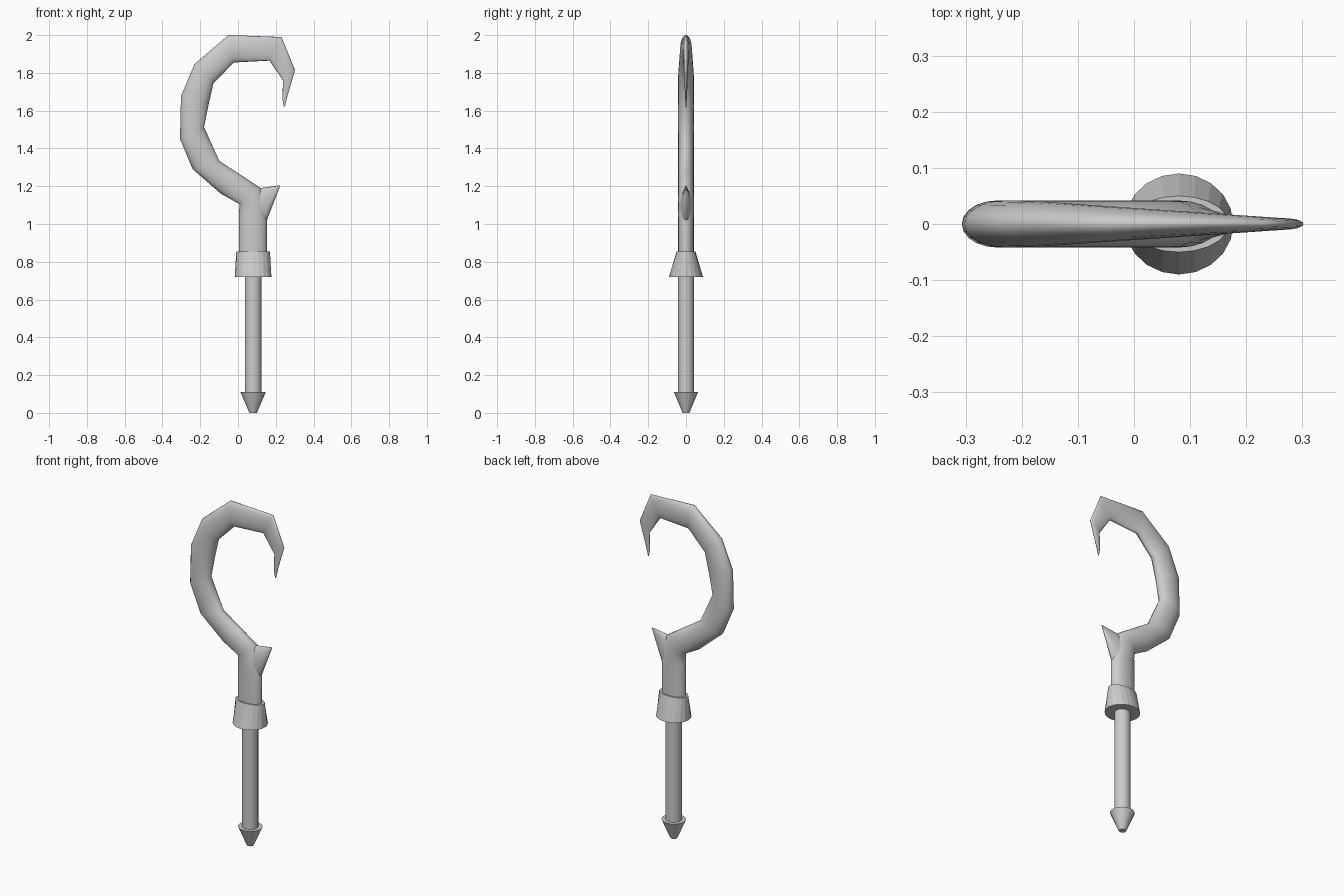
import bpy, bmesh, math
from mathutils import Vector

if "Cube" in bpy.data.objects:
    bpy.data.objects.remove(bpy.data.objects["Cube"])

CX = 0.08  # axis of the shaft


def loft(name, sections, n=20, angle=35):
    """Skin elliptical rings; each section is (x1, z1, x2, z2, half depth in y)."""
    bm = bmesh.new()
    rings = []
    for x1, z1, x2, z2, d in sections:
        a, b = Vector((x1, 0, z1)), Vector((x2, 0, z2))
        mid, half = (a + b) / 2, (b - a) / 2
        rings.append([bm.verts.new(mid + half * math.cos(t) + Vector((0, d * math.sin(t), 0)))
                      for t in (2 * math.pi * i / n for i in range(n))])
    for r, s in zip(rings, rings[1:]):
        for i in range(n):
            j = (i + 1) % n
            bm.faces.new((r[i], r[j], s[j], s[i]))
    bm.faces.new(rings[0])
    bm.faces.new(rings[-1])
    bmesh.ops.recalc_face_normals(bm, faces=bm.faces)
    mesh = bpy.data.meshes.new(name)
    bm.to_mesh(mesh)
    bm.free()
    ob = bpy.data.objects.new(name, mesh)
    bpy.context.collection.objects.link(ob)
    if angle:
        bpy.ops.object.select_all(action='DESELECT')
        bpy.context.view_layer.objects.active = ob
        ob.select_set(True)
        bpy.ops.object.shade_smooth_by_angle(angle=math.radians(angle))
    return ob


def level(z, rx, ry):
    return (CX - rx, z, CX + rx, z, ry)


# Straight handle parts
loft("shaft", [level(0.08, 0.044, 0.042), level(0.74, 0.044, 0.042)])
loft("end_spike", [level(0, 0.02, 0.018), level(0.11, 0.067, 0.064)], angle=0)
loft("collar", [level(0.72, 0.097, 0.09), level(0.855, 0.089, 0.05)], angle=0)

# Curved hook, outer edge to inner edge, thinning toward the point
loft("hook", [
    (0.005, 0.80, 0.153, 0.80, 0.042),
    (0.005, 1.05, 0.153, 1.02, 0.042),
    (0.008, 1.105, 0.12, 1.19, 0.042),
    (-0.09, 1.16, 0.01, 1.263, 0.042),
    (-0.24, 1.29, -0.098, 1.333, 0.042),
    (-0.307, 1.45, -0.18, 1.513, 0.042),
    (-0.302, 1.677, -0.155, 1.635, 0.042),
    (-0.23, 1.847, -0.13, 1.745, 0.041),
    (-0.05, 2.0, -0.022, 1.855, 0.031),
    (0.23, 1.99, 0.167, 1.865, 0.015),
    (0.302, 1.815, 0.238, 1.76, 0.010),
    (0.264, 1.685, 0.235, 1.66, 0.005),
    (0.248, 1.622, 0.243, 1.62, 0.002),
], angle=60)

# Pointed barb at the throat of the hook
loft("barb", [
    (0.09, 0.985, 0.06, 1.17, 0.040),
    (0.153, 1.02, 0.12, 1.19, 0.025),
    (0.221, 1.196, 0.222, 1.205, 0.002),
], angle=60)
